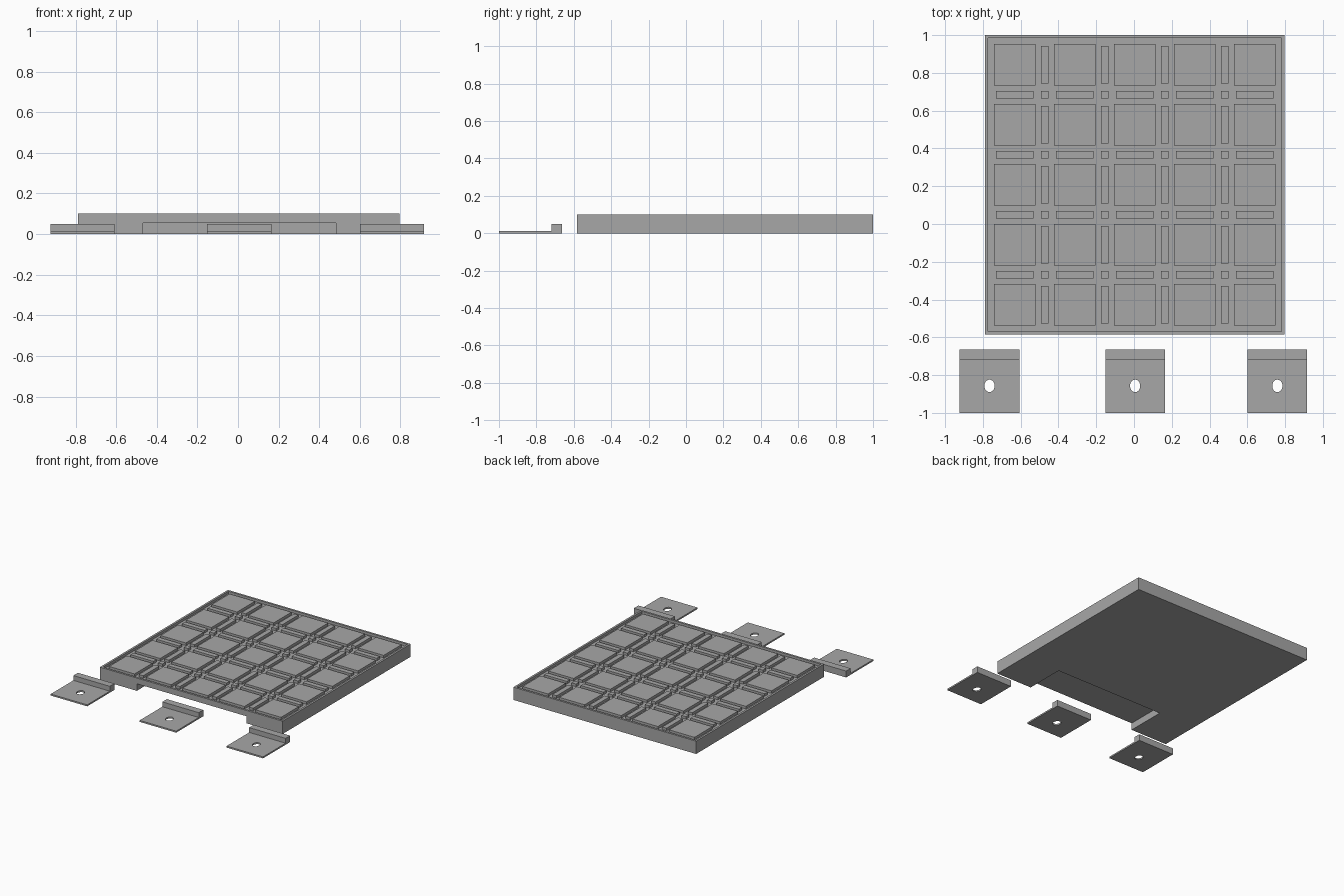
import bpy, bmesh, math
from mathutils import Matrix, Vector

cube = bpy.data.objects.get("Cube")
if cube:
    bpy.data.objects.remove(cube, do_unlink=True)

grey = bpy.data.materials.new("plain grey")
grey.use_nodes = True
colour = (0.39, 0.39, 0.39, 1)
grey.diffuse_color = colour
grey.node_tree.nodes["Principled BSDF"].inputs["Base Color"].default_value = colour


def add_box(bm, lo, hi, open_base=False):
    lo, hi = Vector(lo), Vector(hi)
    matrix = Matrix.Translation((lo + hi) / 2) @ Matrix.Diagonal((*(hi - lo), 1))
    verts = bmesh.ops.create_cube(bm, size=1, matrix=matrix)["verts"]
    if open_base:
        base = [f for f in verts[0].link_faces if f.normal.z < -0.5]
        base += [f for v in verts for f in v.link_faces
                 if all(abs(c.co.z - lo.z) < 1e-5 for c in f.verts)]
        bmesh.ops.delete(bm, geom=list(set(base)), context="FACES")


def finish(bm, name):
    mesh = bpy.data.meshes.new(name)
    bm.normal_update()
    bm.to_mesh(mesh)
    bm.free()
    mesh.materials.append(grey)
    obj = bpy.data.objects.new(name, mesh)
    bpy.context.collection.objects.link(obj)
    return obj


def box(name, lo, hi):
    bm = bmesh.new()
    add_box(bm, lo, hi)
    return finish(bm, name)


def cut(obj, cutter):
    cutter.hide_render = True
    mod = obj.modifiers.new("cut", "BOOLEAN")
    mod.operation = "DIFFERENCE"
    mod.solver = "EXACT"
    mod.object = cutter
    bpy.context.view_layer.objects.active = obj
    bpy.ops.object.modifier_apply(modifier=mod.name)
    bpy.data.objects.remove(cutter, do_unlink=True)


# Board with a shallow tray on top and a notch under the front edge
CX, CY, HALF, RIM = 0.004, 0.208, 0.792, 0.016
FLOOR, TOP = 0.08, 0.1
inner = HALF - RIM
board = box("board", (CX - HALF, CY - HALF, 0), (CX + HALF, CY + HALF, TOP))
cut(board, box("tray_cutter", (CX - inner, CY - inner, FLOOR),
               (CX + inner, CY + inner, TOP + 0.1)))
cut(board, box("notch_cutter", (-0.468, -1, -0.1), (0.483, -0.27, 0.055)))

# Raised tiles, bars between tiles, and posts at the crossings
COUNT, PITCH = 5, 0.3175
TILE, BAR_LENGTH, BAR_WIDTH = 0.22, 0.197, 0.038
parts = {name: bmesh.new() for name in ("tiles", "bars", "posts")}
steps = 2 * COUNT - 1
for i in range(steps):
    for j in range(steps):
        x = CX + (i - COUNT + 1) * PITCH / 2
        y = CY + (j - COUNT + 1) * PITCH / 2
        between_x, between_y = i % 2, j % 2
        if between_x and between_y:
            name, w, d = "posts", BAR_WIDTH, BAR_WIDTH
        elif between_x:
            name, w, d = "bars", BAR_WIDTH, BAR_LENGTH
        elif between_y:
            name, w, d = "bars", BAR_LENGTH, BAR_WIDTH
        else:
            name, w, d = "tiles", TILE, TILE
        add_box(parts[name], (x - w / 2, y - d / 2, FLOOR),
                (x + w / 2, y + d / 2, TOP), open_base=True)
for name, bm in parts.items():
    finish(bm, name)

# Three loose clips: thin plate with a raised lip and an oval hole
for side, x in (("right", -0.765), ("middle", 0.006), ("left", 0.759)):
    bm = bmesh.new()
    profile = ((-1, 0), (-0.664, 0), (-0.664, 0.05),
               (-0.72, 0.05), (-0.72, 0.012), (-1, 0.012))
    face = bm.faces.new([bm.verts.new((x - 0.158, y, z)) for y, z in profile])
    new = bmesh.ops.extrude_face_region(bm, geom=[face])["geom"]
    bmesh.ops.translate(bm, vec=(0.316, 0, 0),
                        verts=[v for v in new if isinstance(v, bmesh.types.BMVert)])
    bmesh.ops.recalc_face_normals(bm, faces=bm.faces)
    clip = finish(bm, side + "_clip")
    hole = bmesh.new()
    bmesh.ops.create_cone(hole, cap_ends=True, segments=32, radius1=1, radius2=1, depth=0.2,
                          matrix=Matrix.Translation((x, -0.857, 0))
                          @ Matrix.Diagonal((0.027, 0.033, 1, 1)))
    cut(clip, finish(hole, "hole_cutter"))
